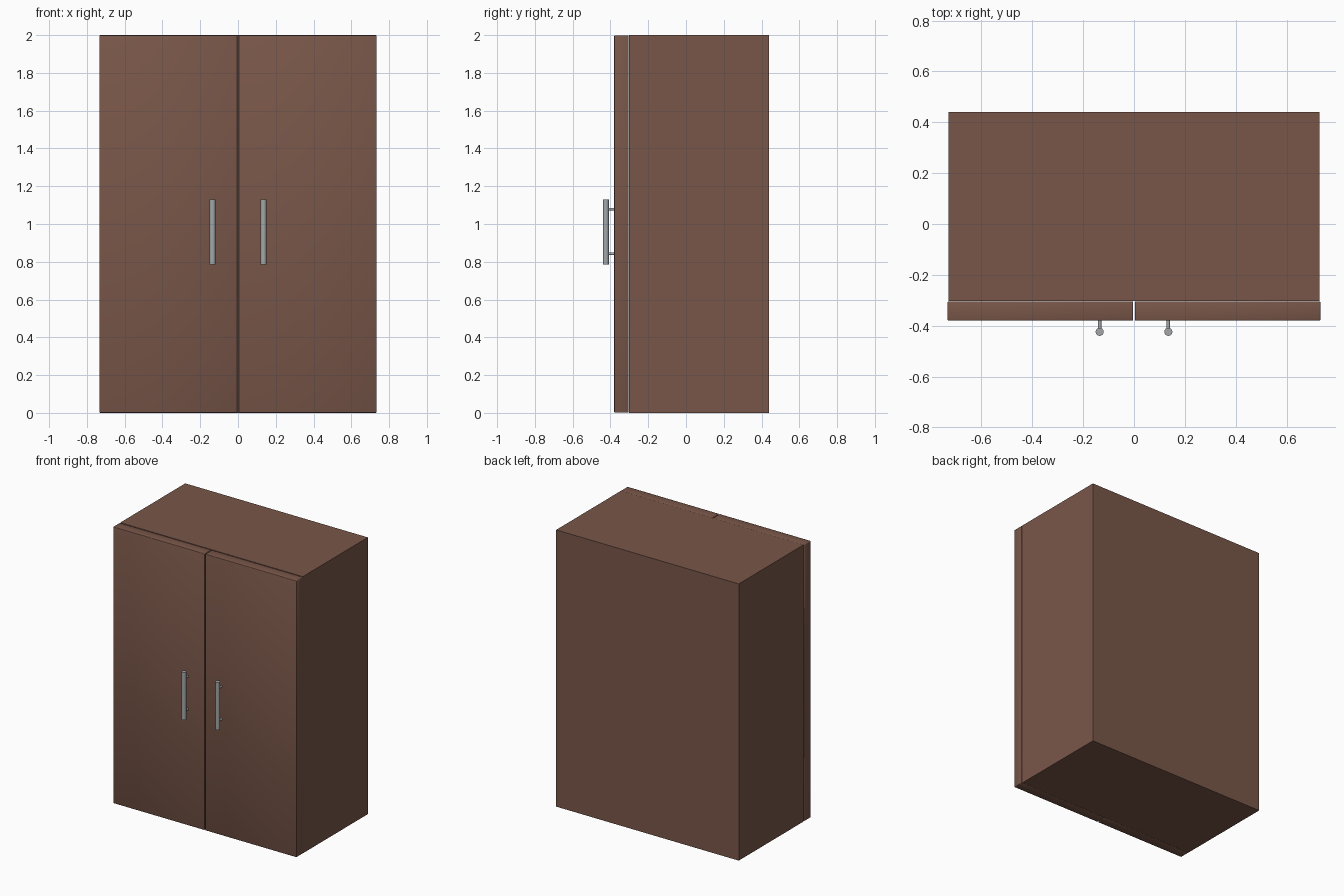
import bpy
import math

if "Cube" in bpy.data.objects:
    bpy.data.objects.remove(bpy.data.objects["Cube"])


def material(name, rgb):
    m = bpy.data.materials.new(name)
    m.diffuse_color = (*rgb, 1)
    m.use_nodes = True
    m.node_tree.nodes["Principled BSDF"].inputs["Base Color"].default_value = m.diffuse_color
    return m


brown = material("brown wood", (0.191, 0.094, 0.066))
metal = material("grey metal", (0.37, 0.39, 0.40))


def box(name, lo, hi, bevel=0.0):
    bpy.ops.mesh.primitive_cube_add(size=1, location=[(a + b) / 2 for a, b in zip(lo, hi)])
    o = bpy.context.object
    o.name = name
    o.scale = [b - a for a, b in zip(lo, hi)]
    bpy.ops.object.transform_apply(location=False, rotation=False, scale=True)
    o.data.materials.append(brown)
    if bevel:
        mod = o.modifiers.new("bevel", "BEVEL")
        mod.width = bevel
        mod.segments = 2
        bpy.ops.object.shade_smooth()
    return o


def rod(name, loc, radius, length, sides, along_y=False):
    bpy.ops.mesh.primitive_cylinder_add(
        vertices=sides, radius=radius, depth=length, location=loc,
        rotation=(math.pi / 2 if along_y else 0, 0, 0))
    o = bpy.context.object
    o.name = name
    o.data.materials.append(metal)
    bpy.ops.object.shade_smooth_by_angle(angle=math.radians(40))
    return o


# Cabinet body
box("cabinet_body", (-0.73, -0.302, 0), (0.73, 0.44, 2.0))

# Doors with softened edges, each with a bar handle on two posts
for side, s in (("left", -1), ("right", 1)):
    x0, x1 = sorted((s * 0.003, s * 0.733))
    box(side + "_door", (x0, -0.38, 0.001), (x1, -0.304, 1.999), 0.004)
    x = s * 0.135
    rod(side + "_handle_bar", (x, -0.424, 0.957), 0.016, 0.345, 16)
    for tag, z in (("lower", 0.842), ("upper", 1.078)):
        rod(f"{side}_{tag}_handle_post", (x, -0.396, z), 0.007, 0.044, 12, True)
